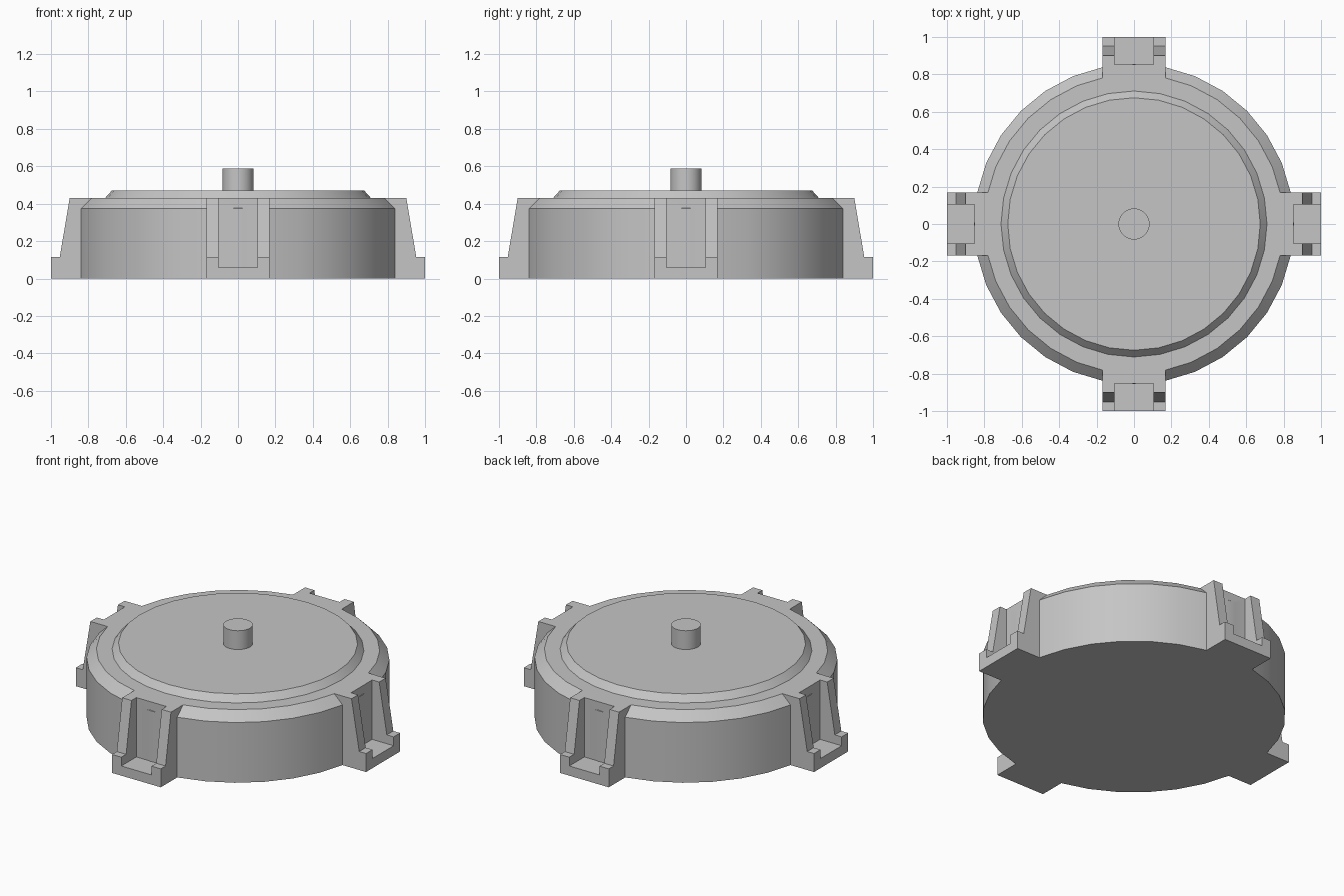
import bpy, bmesh, math
from mathutils import Matrix

if "Cube" in bpy.data.objects:
    bpy.data.objects.remove(bpy.data.objects["Cube"])

GREY = (0.56, 0.56, 0.56, 1)
grey = bpy.data.materials.new("light grey")
grey.use_nodes = True
grey.diffuse_color = GREY
grey.node_tree.nodes["Principled BSDF"].inputs["Base Color"].default_value = GREY


def finish(bm, name):
    bmesh.ops.recalc_face_normals(bm, faces=bm.faces)
    mesh = bpy.data.meshes.new(name)
    bm.to_mesh(mesh)
    bm.free()
    mesh.materials.append(grey)
    obj = bpy.data.objects.new(name, mesh)
    bpy.context.collection.objects.link(obj)
    return obj


def turned(name, profile, sides=32):
    """Solid of stacked rings from (radius, height) points, capped at both ends."""
    bm = bmesh.new()
    rings = []
    for r, z in profile:
        angles = [2 * math.pi * i / sides for i in range(sides)]
        rings.append([bm.verts.new((r * math.cos(a), r * math.sin(a), z)) for a in angles])
    for low, high in zip(rings, rings[1:]):
        for i in range(sides):
            j = (i + 1) % sides
            bm.faces.new((low[i], low[j], high[j], high[i]))
    bm.faces.new(rings[0])
    bm.faces.new(rings[-1])
    return finish(bm, name)


def prism(name, profile, half_width, angle):
    """Radial (distance, height) outline given a width and turned about z."""
    bm = bmesh.new()
    face = bm.faces.new([bm.verts.new((r, -half_width, z)) for r, z in profile])
    grown = bmesh.ops.extrude_face_region(bm, geom=[face])["geom"]
    verts = [g for g in grown if isinstance(g, bmesh.types.BMVert)]
    bmesh.ops.translate(bm, verts=verts, vec=(0, 2 * half_width, 0))
    bmesh.ops.transform(bm, matrix=Matrix.Rotation(angle, 4, "Z"), verts=bm.verts)
    return finish(bm, name)


def activate(obj):
    bpy.ops.object.select_all(action="DESELECT")
    obj.select_set(True)
    bpy.context.view_layer.objects.active = obj


def combine(target, tool, operation):
    mod = target.modifiers.new(operation.lower(), "BOOLEAN")
    mod.operation = operation
    mod.solver = "EXACT"
    mod.object = tool
    activate(target)
    bpy.ops.object.modifier_apply(modifier=mod.name)
    bpy.data.objects.remove(tool)


# Round housing with chamfered shoulder, raised lid and centre shaft
housing = turned("housing", [(0.855, 0), (0.855, 0.375), (0.8, 0.43)])
lid = turned("lid", [(0.711, 0.43), (0.675, 0.47)])
shaft = turned("shaft", [(0.083, 0.47), (0.083, 0.587)])

# Four mounting brackets, each with an open channel between two cheeks
BRACKET = [(0.75, 0), (1, 0), (1, 0.115), (0.953, 0.115), (0.9, 0.43), (0.75, 0.43)]
CHANNEL = [(0.852, 0.06), (1.1, 0.06), (1.1, 0.6), (0.852, 0.6)]
for k in range(4):
    turn = k * math.pi / 2
    bracket = prism("bracket", BRACKET, 0.168, turn)
    combine(bracket, prism("channel_cutter", CHANNEL, 0.104, turn), "DIFFERENCE")
    combine(housing, bracket, "UNION")

# Smooth round walls, crisp edges
for part in (housing, lid, shaft):
    activate(part)
    bpy.ops.object.shade_smooth_by_angle(angle=math.radians(30))
